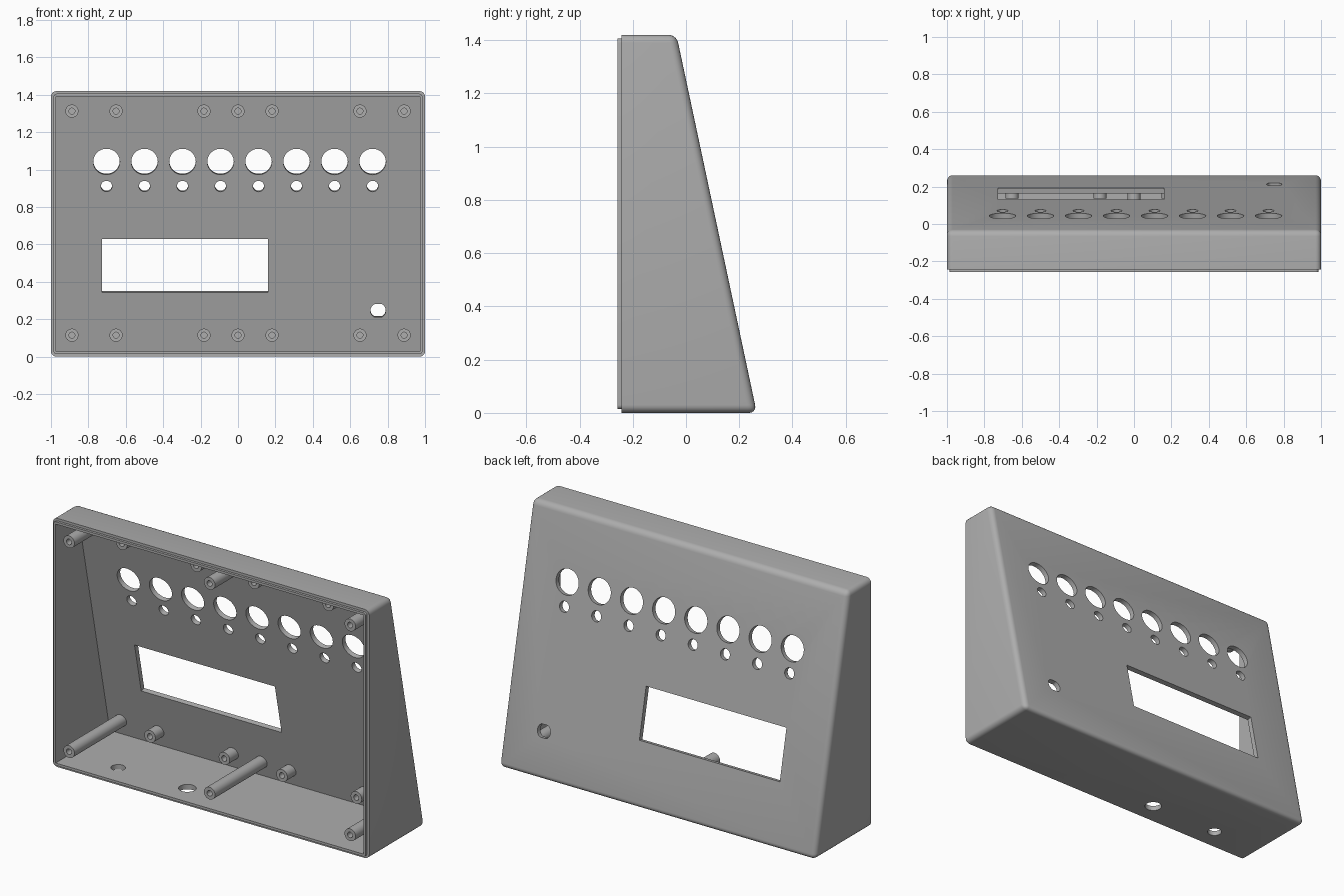
import bpy, bmesh, math
from mathutils import Matrix, Vector

if "Cube" in bpy.data.objects:
    bpy.data.objects.remove(bpy.data.objects["Cube"])

TILT = math.radians(12)
HEIGHT, FRONT, LIP_FRONT, WALL = 1.42, -0.243, -0.257, 0.028

grey = bpy.data.materials.new("plain grey")
grey.use_nodes = True
grey.diffuse_color = (0.42, 0.42, 0.42, 1)
grey.node_tree.nodes["Principled BSDF"].inputs["Base Color"].default_value = grey.diffuse_color


def panel_y(z):
    """Outer surface of the sloping panel."""
    return 0.266 - math.tan(TILT) * z


def make(name, bm):
    bmesh.ops.recalc_face_normals(bm, faces=bm.faces)
    mesh = bpy.data.meshes.new(name)
    bm.to_mesh(mesh)
    bm.free()
    mesh.materials.append(grey)
    ob = bpy.data.objects.new(name, mesh)
    bpy.context.scene.collection.objects.link(ob)
    return ob


def wedge(name, inset, front, back_inset, radius):
    """Wedge with all edges rounded except those of its front face."""
    bm = bmesh.new()
    lo, hi, half = inset, HEIGHT - inset, 1 - inset
    shift = back_inset / math.cos(TILT)
    profile = [(front, lo), (panel_y(lo) - shift, lo),
               (panel_y(hi) - shift, hi), (front, hi)]
    face = bm.faces.new([bm.verts.new((-half, y, z)) for y, z in profile])
    ext = bmesh.ops.extrude_face_region(bm, geom=[face])["geom"]
    bmesh.ops.translate(bm, vec=(2 * half, 0, 0),
                        verts=[v for v in ext if isinstance(v, bmesh.types.BMVert)])
    if radius:
        edges = [e for e in bm.edges if any(v.co.y > front + 0.001 for v in e.verts)]
        bmesh.ops.bevel(bm, geom=edges, offset=radius, segments=5,
                        profile=0.5, affect='EDGES')
    return make(name, bm)


def smooth(ob):
    bpy.ops.object.select_all(action='DESELECT')
    ob.select_set(True)
    bpy.context.view_layer.objects.active = ob
    bpy.ops.object.shade_smooth_by_angle(angle=math.radians(30))


def combine(target, tool, operation):
    mod = target.modifiers.new(tool.name, 'BOOLEAN')
    mod.object, mod.operation, mod.solver = tool, operation, 'EXACT'
    bpy.context.view_layer.objects.active = target
    bpy.ops.object.modifier_apply(modifier=mod.name)
    bpy.data.objects.remove(tool)


# Outer shell with a stepped front lip, hollowed from the front
case = wedge("sloped_case", 0, FRONT, 0, 0.03)
combine(case, wedge("front_lip", 0.014, LIP_FRONT, 0.014, 0.016), 'UNION')
combine(case, wedge("cavity", WALL, -0.5, WALL, 0), 'DIFFERENCE')

# Cutters for every opening, gathered in one mesh
cut = bmesh.new()


def on_panel(x, z):
    return (Matrix.Translation((x, panel_y(z), z))
            @ Matrix.Rotation(TILT - math.pi / 2, 4, 'X'))


def round_cut(matrix, radius, flat=None):
    verts = bmesh.ops.create_cone(cut, cap_ends=True, segments=40, radius1=radius,
                                  radius2=radius, depth=0.14)["verts"]
    if flat:
        for v in verts:
            v.co.y = max(-flat, min(flat, v.co.y))
    bmesh.ops.transform(cut, matrix=matrix, verts=verts)


# Row of button holes with indicator holes beneath
for i in range(8):
    x = -0.703 + 0.2032 * i
    round_cut(on_panel(x, 1.048), 0.071)
    round_cut(on_panel(x, 0.917), 0.03)

# Flat-sided switch hole, display window and floor holes
round_cut(on_panel(0.749, 0.252), 0.041, 0.036)
bmesh.ops.create_cube(cut, size=1, matrix=on_panel(-0.283, 0.493)
                      @ Matrix.Diagonal((0.887, 0.292, 0.14, 1)))
for x, radius in ((-0.675, 0.038), (-0.237, 0.046)):
    round_cut(Matrix.Translation((x, -0.118, 0)), radius)
combine(case, make("opening_cutter", cut), 'DIFFERENCE')
smooth(case)


def post(name, x, z, front, depth):
    """Screw post along y with a blind hole in its front end."""
    bm = bmesh.new()
    back = panel_y(z) - WALL / 2
    rings = []
    for r, y in ((0.035, back), (0.035, front), (0.016, front), (0.016, front + depth)):
        rings.append([bm.verts.new((x + r * math.cos(a), y, z + r * math.sin(a)))
                      for a in (math.tau * k / 32 for k in range(32))])
    for a, b in zip(rings, rings[1:]):
        for k in range(32):
            n = (k + 1) % 32
            bm.faces.new((a[k], a[n], b[n], b[k]))
    bm.faces.new(rings[0])
    bm.faces.new(rings[-1])
    smooth(make(name, bm))


# Long posts reach the front lip, short posts stand off the panel
for level, z in (("lower", 0.115), ("upper", 1.313)):
    for x in (-0.888, 0, 0.888):
        post(level + "_long_post", x, z, LIP_FRONT, 0.15)
    for x in (-0.652, -0.182, 0.182, 0.652):
        post(level + "_short_post", x, z, panel_y(z) - 0.106, 0.07)
